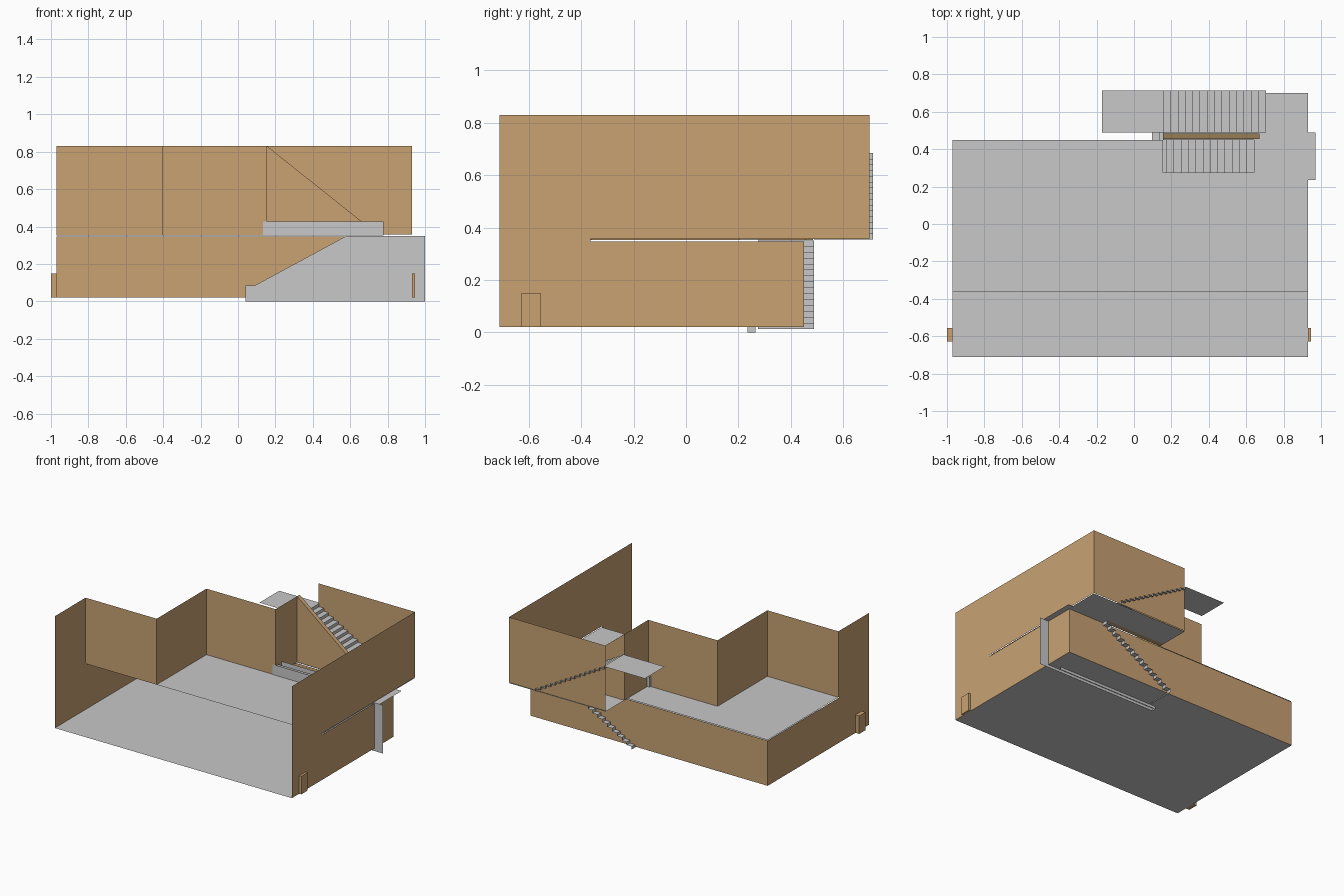
import bpy

if "Cube" in bpy.data.objects:
    bpy.data.objects.remove(bpy.data.objects["Cube"])


def material(name, rgb):
    m = bpy.data.materials.new(name)
    m.diffuse_color = (*rgb, 1)
    m.use_nodes = True
    m.node_tree.nodes["Principled BSDF"].inputs["Base Color"].default_value = m.diffuse_color
    return m


TAN = material("tan wall", (0.578, 0.361, 0.171))
GREY = material("light grey", (0.578, 0.578, 0.578))


def build(name, faces, mat):
    """One object from a list of polygons, each a list of points."""
    verts, idx = [], []
    for f in faces:
        idx.append(list(range(len(verts), len(verts) + len(f))))
        verts += f
    me = bpy.data.meshes.new(name)
    me.from_pydata(verts, [], idx)
    me.materials.append(mat)
    ob = bpy.data.objects.new(name, me)
    bpy.context.collection.objects.link(ob)
    return ob


def flat(x0, x1, y0, y1, z):
    return [(x0, y0, z), (x1, y0, z), (x1, y1, z), (x0, y1, z)]


def wall(a, b, z0, z1):
    """Upright sheet between two plan points."""
    return [(*a, z0), (*b, z0), (*b, z1), (*a, z1)]


def path_wall(pts, z0, z1):
    return [wall(a, b, z0, z1) for a, b in zip(pts, pts[1:])]


def prism(poly, y0, y1):
    """Solid from an x-z outline."""
    n = len(poly)
    p = [(x, y0, z) for x, z in poly]
    q = [(x, y1, z) for x, z in poly]
    sides = [[p[i], p[(i + 1) % n], q[(i + 1) % n], q[i]] for i in range(n)]
    return [p, q[::-1]] + sides


L, R, F, B, BU = -0.97, 0.93, -0.712, 0.45, 0.70   # wall planes
G, LOW, UP, TOP = 0.02, 0.347, 0.357, 0.83         # wall heights
FLOOR = 0.352

# floors: ground floor and upper floor with a stair opening
build("ground_floor", [flat(L, R, F, B, G)], GREY)
build("upper_floor", [
    flat(L, R, -0.36, 0.275, FLOOR),
    flat(L, 0.155, 0.275, B, FLOOR),
    flat(0.68, R, 0.275, B, FLOOR),
    flat(0.155, R, B, BU, FLOOR)], GREY)

# lower walls, front left open
build("lower_walls", path_wall([(L, F), (L, B), (R, B), (R, F)], G, LOW), TAN)

# upper walls stepping back in plan
build("upper_left_walls", path_wall(
    [(L, F), (L, -0.36), (-0.4, -0.36), (-0.4, 0.21), (0.155, 0.21), (0.155, 0.47)],
    FLOOR, TOP), TAN)
build("upper_right_walls", path_wall([(0.155, BU), (R, BU), (R, F)], UP, TOP), TAN)
build("wall_joins", [wall((x, F), (x, -0.365), LOW, UP) for x in (L, R)], TAN)

# sloping wall beside the upper stair
build("stair_side_wall", prism(
    [(0.155, FLOOR), (0.67, FLOOR), (0.67, 0.42), (0.155, TOP)], 0.455, 0.485), TAN)

# small boxes on the side walls
for name, x0, x1 in (("left_box", -1.0, L), ("right_box", R, 0.947)):
    build(name, prism([(x0, G), (x1, G), (x1, 0.15), (x0, 0.15)], -0.628, -0.555), TAN)


def stair(name, x0, x1, y0, y1, z0, z1, steps):
    """Zigzag sheet of risers and treads."""
    dx, dz = (x1 - x0) / steps, (z1 - z0) / steps
    faces = []
    for i in range(steps):
        x, z = x0 + i * dx, z0 + i * dz
        faces.append(wall((x, y0), (x, y1), z, z + dz))
        faces.append(flat(x, x + dx, y0, y1, z + dz))
    build(name, faces, GREY)


# stairs and landings
stair("lower_stair", 0.095, 0.68, 0.275, 0.488, 0.012, 0.35, 15)
stair("upper_stair", 0.705, 0.12, 0.488, 0.714, 0.355, 0.684, 15)
build("lower_landing", [flat(0.68, 0.97, 0.235, 0.488, 0.349)], GREY)
build("upper_landing", [flat(-0.17, 0.12, 0.488, 0.714, 0.684)], GREY)

# panels beside the lower stair, joined at the foot
outline = [(0.04, 0), (0.04, 0.085), (0.09, 0.085), (0.58, 0.35)]
build("lower_stair_panel", [
    [(x, y, z) for x, z in outline + [(xe, 0.35), (xe, 0)]]
    for y, xe in ((0.235, 1.0), (0.265, 0.85))]
    + [wall((0.04, 0.235), (0.04, 0.265), 0, 0.085)], GREY)

# low guard around the stair opening
build("opening_guard", path_wall(
    [(0.69, 0.225), (0.135, 0.225), (0.135, 0.205), (0.777, 0.205),
     (0.777, 0.277), (0.155, 0.277)], 0.353, 0.427), GREY)
